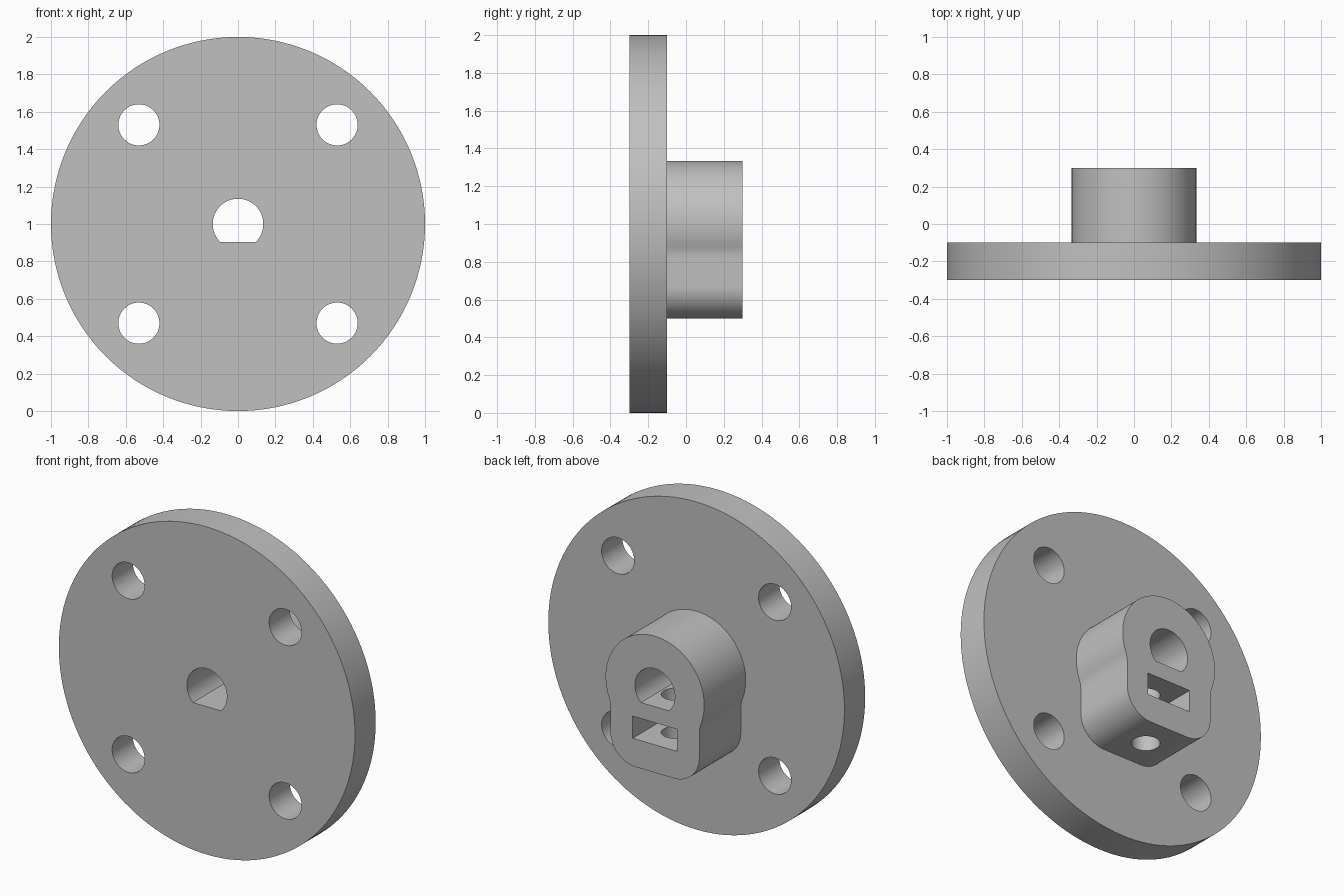
import bpy, bmesh, math

cube = bpy.data.objects.get("Cube")
if cube:
    bpy.data.objects.remove(cube, do_unlink=True)

grey = bpy.data.materials.new("plain_grey")
grey.use_nodes = True
colour = (0.53, 0.53, 0.53, 1)
grey.diffuse_color = colour
grey.node_tree.nodes["Principled BSDF"].inputs["Base Color"].default_value = colour

AXIS_Z = 1.0      # height of the shaft axis
SHAFT_R = 0.135


def arc(cx, cz, r, start, end, steps):
    """Points along an arc in the x-z plane, angles in radians."""
    angles = [start + (end - start) * i / steps for i in range(steps + 1)]
    return [(cx + r * math.cos(a), cz + r * math.sin(a)) for a in angles]


def circle(cx, cz, r, steps):
    return arc(cx, cz, r, 0, math.tau, steps)[:-1]


def prism(name, outline, y0, y1):
    """Extrude an x-z outline from y0 to y1."""
    bm = bmesh.new()
    face = bm.faces.new([bm.verts.new((x, y0, z)) for x, z in outline])
    moved = bmesh.ops.extrude_face_region(bm, geom=[face])["geom"]
    verts = [v for v in moved if isinstance(v, bmesh.types.BMVert)]
    bmesh.ops.translate(bm, vec=(0, y1 - y0, 0), verts=verts)
    bmesh.ops.recalc_face_normals(bm, faces=bm.faces)
    mesh = bpy.data.meshes.new(name)
    bm.to_mesh(mesh)
    bm.free()
    mesh.materials.append(grey)
    obj = bpy.data.objects.new(name, mesh)
    bpy.context.collection.objects.link(obj)
    return obj


def combine(target, other, operation):
    """Apply a boolean and remove the helper."""
    bpy.context.view_layer.objects.active = target
    mod = target.modifiers.new(operation, 'BOOLEAN')
    mod.operation, mod.object, mod.solver = operation, other, 'EXACT'
    bpy.ops.object.modifier_apply(modifier=mod.name)
    bpy.data.objects.remove(other, do_unlink=True)


# Round plate
flange = prism("mounting_flange", circle(0, AXIS_Z, 1.0, 128), -0.3, -0.1)

# Hub outline: rounded foot, concave blend, round top, then mirrored
HUB_R, HALF, CORNER, BLEND = 0.333, 0.3, 0.17, 0.2
FOOT_Z = 0.5
drop = math.sqrt((HUB_R + BLEND) ** 2 - (HALF + BLEND) ** 2)
tilt = math.atan2(drop, HALF + BLEND)
half = arc(HALF - CORNER, FOOT_Z + CORNER, CORNER, -math.pi / 2, 0, 16)
half += arc(HALF + BLEND, AXIS_Z - drop, BLEND, math.pi, math.pi - tilt, 8)
half += arc(0, AXIS_Z, HUB_R, -tilt, math.pi / 2, 36)[1:]
outline = half + [(-x, z) for x, z in reversed(half[:-1])]
combine(flange, prism("hub", outline, -0.2, 0.3), 'UNION')

# Four bolt holes
for sx in (-1, 1):
    for sz in (-1, 1):
        hole = circle(sx * 0.53, AXIS_Z + sz * 0.53, 0.11, 48)
        combine(flange, prism("bolt_hole", hole, -0.5, 0.05), 'DIFFERENCE')

# D-shaped shaft bore
flat = math.asin(0.097 / SHAFT_R)
bore = arc(0, AXIS_Z, SHAFT_R, -flat, math.pi + flat, 48)
combine(flange, prism("shaft_bore", bore, -0.5, 0.5), 'DIFFERENCE')

# Nut slot, open at the back
slot = [(-0.15, 0.67), (0.15, 0.67), (0.15, 0.805), (-0.15, 0.805)]
combine(flange, prism("nut_slot", slot, -0.05, 0.5), 'DIFFERENCE')

# Set screw hole from the foot up into the bore
bpy.ops.mesh.primitive_cylinder_add(vertices=48, radius=0.08, depth=0.6,
                                    location=(0, 0.1, 0.67))
screw = bpy.context.object
screw.data.materials.append(grey)
combine(flange, screw, 'DIFFERENCE')

# Smooth walls with crisp edges
bpy.ops.object.select_all(action='DESELECT')
flange.select_set(True)
bpy.context.view_layer.objects.active = flange
bpy.ops.object.shade_smooth_by_angle(angle=math.radians(30))
